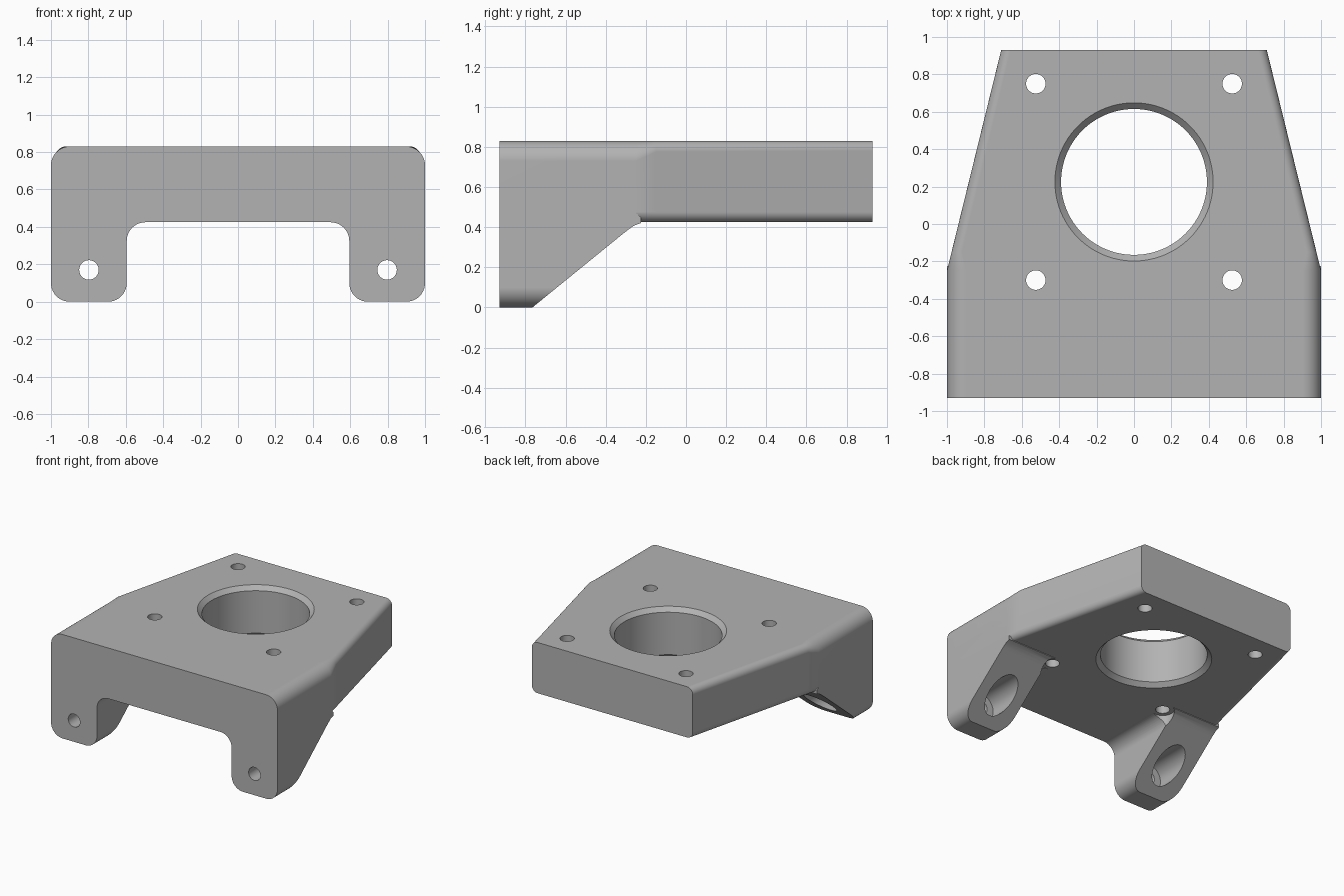
import bpy, bmesh, math

if "Cube" in bpy.data.objects:
    bpy.data.objects.remove(bpy.data.objects["Cube"])

FRONT, BACK, BEND = -0.93, 0.93, -0.25
TOP, UNDER = 0.83, 0.425

grey = bpy.data.materials.new("bracket grey")
grey.diffuse_color = (0.45, 0.45, 0.45, 1)
grey.use_nodes = True
grey.node_tree.nodes["Principled BSDF"].inputs["Base Color"].default_value = grey.diffuse_color


def arc(cx, cz, r, a0, a1, n=10):
    """Points of a corner arc, angles in degrees."""
    return [(cx + r * math.cos(math.radians(a0 + (a1 - a0) * i / n)),
             cz + r * math.sin(math.radians(a0 + (a1 - a0) * i / n))) for i in range(n + 1)]


def loft(name, sections):
    """Skin closed sections that have equal point counts, and cap the ends."""
    bm = bmesh.new()
    rings = [[bm.verts.new(p) for p in s] for s in sections]
    n = len(rings[0])
    for a, b in zip(rings, rings[1:]):
        for i in range(n):
            j = (i + 1) % n
            bm.faces.new((a[i], a[j], b[j], b[i]))
    bm.faces.new(rings[0])
    bm.faces.new(rings[-1][::-1])
    bmesh.ops.recalc_face_normals(bm, faces=bm.faces)
    me = bpy.data.meshes.new(name)
    bm.to_mesh(me)
    bm.free()
    ob = bpy.data.objects.new(name, me)
    bpy.context.collection.objects.link(ob)
    me.materials.append(grey)
    return ob


def turned(name, cx, cy, stations, axis="Z", n=48):
    """Round cutter from (position, radius) stations along Z or Y."""
    rings = []
    for t, r in stations:
        pts = arc(cx, cy, r, 0, 360, n)[:-1]
        rings.append([(u, v, t) if axis == "Z" else (u, t, v) for u, v in pts])
    return loft(name, rings)


def boolean(target, tool, op):
    m = target.modifiers.new("bool", 'BOOLEAN')
    m.operation, m.object, m.solver = op, tool, 'EXACT'
    bpy.context.view_layer.objects.active = target
    bpy.ops.object.modifier_apply(modifier=m.name)
    bpy.data.objects.remove(tool)


# Plate: rounded section that narrows towards the back
def plate_section(y, r):
    w = 1.0 if y <= BEND else 1.0 - 0.29 * (y - BEND) / (BACK - BEND)
    b = 0.05
    half = arc(w - b, UNDER + b, b, -90, 0) + arc(w - r, TOP - r, r, 0, 90)
    return [(x, y, z) for x, z in half + [(-x, z) for x, z in reversed(half)]]


body = loft("motor_bracket", [plate_section(FRONT, 0.1), plate_section(BEND, 0.1),
                              plate_section(-0.15, 0.055), plate_section(BACK, 0.05)])

# Legs: rounded feet with a fillet under the plate, cut off by a sloping back
leg_half = (arc(0.495, 0.325, 0.1, 90, 0) + arc(0.695, 0.1, 0.1, 180, 270)
            + arc(0.9, 0.1, 0.1, 270, 360) + [(1.0, 0.6), (0.495, 0.6)])
slope = [(-1.1, -0.1), (-0.765, -0.1), (-0.765, 0.0), (-0.31, 0.37), (-0.285, 0.389),
         (-0.258, 0.408), (-0.225, 0.42), (-0.225, 0.45), (BEND, 0.47), (BEND, 0.7), (-1.1, 0.7)]
for side in (-1, 1):
    leg = loft("leg", [[(side * x, y, z) for x, z in leg_half] for y in (FRONT, -0.2)])
    boolean(leg, loft("slope_cut", [[(x, y, z) for y, z in slope] for x in (-1.2, 1.2)]), 'INTERSECT')
    boolean(body, leg, 'UNION')

# Central bore with chamfers on both rims
boolean(body, turned("bore", 0, 0.225, [
    (UNDER - 0.1, 0.523), (UNDER + 0.033, 0.39), (TOP - 0.033, 0.39), (TOP + 0.1, 0.523)], n=96), 'DIFFERENCE')

for side in (-1, 1):
    # Plate screw holes; the front pair has clearance through the leg fillet
    for y in (-0.3, 0.75):
        boolean(body, turned("screw_hole", side * 0.525, y, [(0.3, 0.052), (0.9, 0.052)]), 'DIFFERENCE')
    boolean(body, turned("clearance", side * 0.525, -0.3, [(0.1, 0.085), (UNDER, 0.085)]), 'DIFFERENCE')
    # Leg screw hole with counterbore from the back
    boolean(body, turned("leg_hole", side * 0.797, 0.17, [
        (-1.0, 0.052), (-0.78, 0.052), (-0.78, 0.11), (-0.2, 0.11)], "Y"), 'DIFFERENCE')

# Smooth fillets, flat faces kept clean
bpy.ops.object.select_all(action='DESELECT')
body.select_set(True)
bpy.context.view_layer.objects.active = body
bpy.ops.object.shade_smooth_by_angle(angle=math.radians(25))
wn = body.modifiers.new("flat_normals", 'WEIGHTED_NORMAL')
wn.keep_sharp = True
